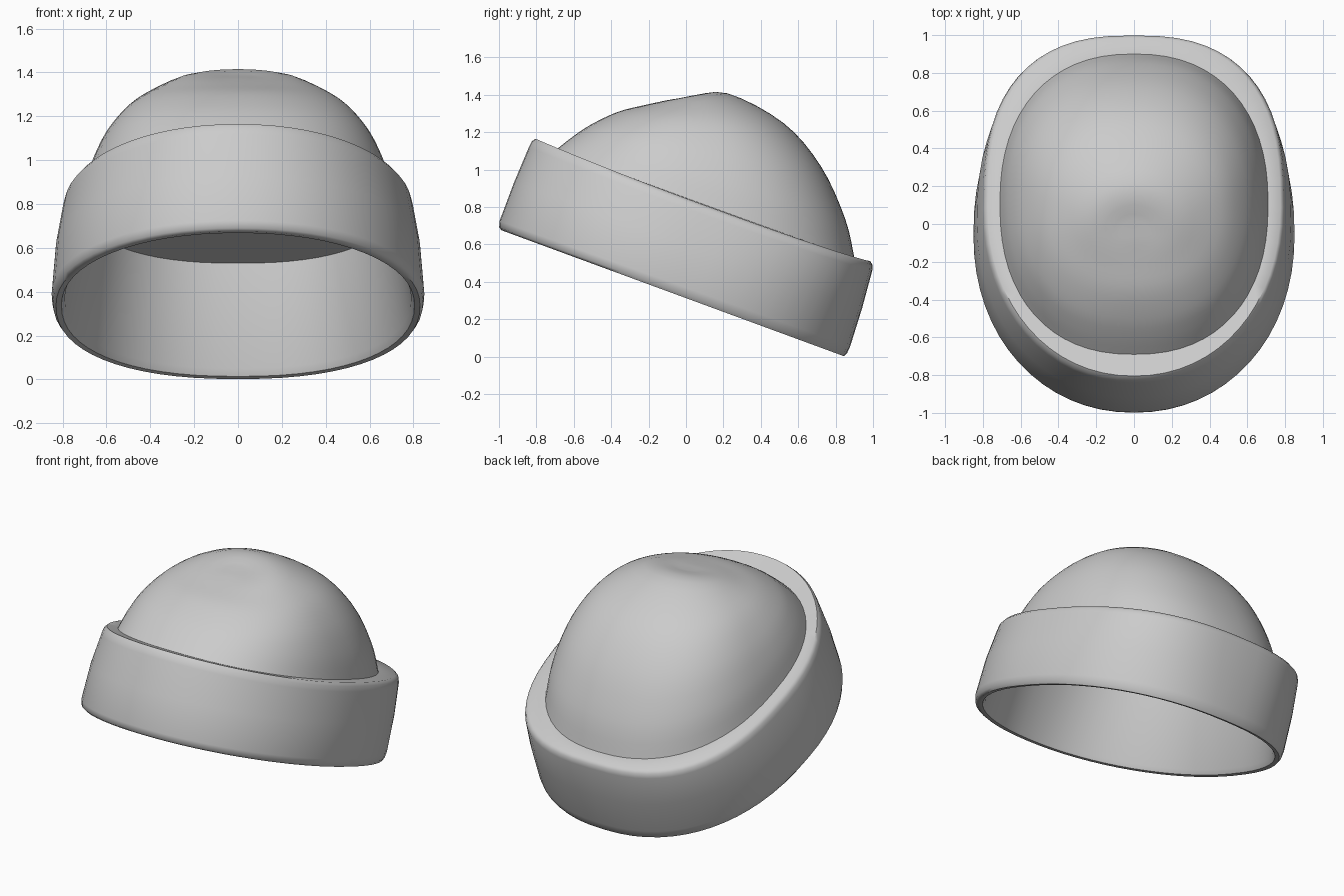
import bpy, bmesh, math
from mathutils import Vector

if "Cube" in bpy.data.objects:
    bpy.data.objects.remove(bpy.data.objects["Cube"])

N = 64  # points around each ring

wool = bpy.data.materials.new("light grey wool")
wool.diffuse_color = (0.6, 0.6, 0.6, 1)
wool.use_nodes = True
wool.node_tree.nodes["Principled BSDF"].inputs["Base Color"].default_value = wool.diffuse_color


def ring(front, back, w, n_front=2.1, n_back=2.3, sag=0.0):
    """Tilted rounded loop from a front point to a back point, both (y, z)."""
    pts = []
    for i in range(N):
        a = 2 * math.pi * i / N
        c, s = math.cos(a), math.sin(a)
        n = n_back if s > 0 else n_front
        x = math.copysign(abs(c) ** (2 / n), c)
        v = math.copysign(abs(s) ** (2 / n), s)
        t = (v + 1) / 2
        y = front[0] + (back[0] - front[0]) * t
        z = front[1] + (back[1] - front[1]) * t - sag * x * x
        pts.append(Vector((x * w, y, z)))
    return pts


def smooth_rings(rings, steps):
    """Catmull-Rom interpolation between rings."""
    out = []
    for k in range(len(rings) - 1):
        quad = [rings[max(0, min(len(rings) - 1, k + d))] for d in (-1, 0, 1, 2)]
        for j in range(steps):
            t = j / steps
            out.append([0.5 * (2 * b + (c - a) * t + (2 * a - 5 * b + 4 * c - d) * t * t
                               + (3 * b - a - 3 * c + d) * t ** 3)
                        for a, b, c, d in zip(*quad)])
    return out + [rings[-1]]


def loft(name, rings, pole=None, cap_start=False, angle=50):
    bm = bmesh.new()
    loops = [[bm.verts.new(p) for p in r] for r in rings]
    for lo, hi in zip(loops, loops[1:]):
        for i in range(N):
            j = (i + 1) % N
            bm.faces.new((lo[i], lo[j], hi[j], hi[i]))
    if pole is not None:
        top = bm.verts.new(pole)
        for i in range(N):
            bm.faces.new((loops[-1][i], loops[-1][(i + 1) % N], top))
    if cap_start:
        bm.faces.new(loops[0][::-1])
    me = bpy.data.meshes.new(name)
    bm.to_mesh(me)
    bm.free()
    me.materials.append(wool)
    ob = bpy.data.objects.new(name, me)
    bpy.context.collection.objects.link(ob)
    bpy.ops.object.select_all(action='DESELECT')
    ob.select_set(True)
    bpy.context.view_layer.objects.active = ob
    bpy.ops.object.shade_smooth_by_angle(angle=math.radians(angle))
    return ob


# Folded cuff: ceiling, inner wall, rounded lip, outer wall, top rim
seam_front, seam_back = (-0.69, 1.11), (0.90, 0.53)
loft("cuff", [
    ring(seam_front, seam_back, 0.71, 2.3, 2.3, 0.01),
    ring((-0.94, 0.69), (0.815, 0.05), 0.79),
    ring((-0.955, 0.668), (0.82, 0.014), 0.805),
    ring((-0.985, 0.675), (0.845, 0.002), 0.83),
    ring((-0.999, 0.69), (0.862, 0.02), 0.843),
    ring((-0.997, 0.725), (0.878, 0.055), 0.85),
    ring((-0.92, 0.93), (0.942, 0.26), 0.832, 2.1, 2.45),
    ring((-0.84, 1.12), (0.996, 0.46), 0.80, 2.1, 2.6, 0.025),
    ring((-0.825, 1.15), (0.998, 0.49), 0.792, 2.1, 2.6, 0.025),
    ring((-0.805, 1.165), (0.985, 0.51), 0.775, 2.1, 2.6, 0.025),
    ring(seam_front, seam_back, 0.71, 2.3, 2.3, 0.01),
], cap_start=True)

# Crown: soft dome with a shallow dip at the pole
pole = Vector((0, -0.06, 1.378))
crown = [
    ring(seam_front, seam_back, 0.71, 2.3, 2.3, 0.01),
    ring((-0.60, 1.18), (0.85, 0.74), 0.67, 2.3, 2.3),
    ring((-0.50, 1.245), (0.72, 1.02), 0.59, 2.3, 2.3),
    ring((-0.36, 1.31), (0.52, 1.25), 0.46, 2.2, 2.2),
    ring((-0.22, 1.345), (0.22, 1.408), 0.26, 2.0, 2.0),
    ring((-0.10, 1.371), (0.02, 1.388), 0.07, 2.0, 2.0),
]
loft("crown", smooth_rings(crown, 4), pole=pole)
